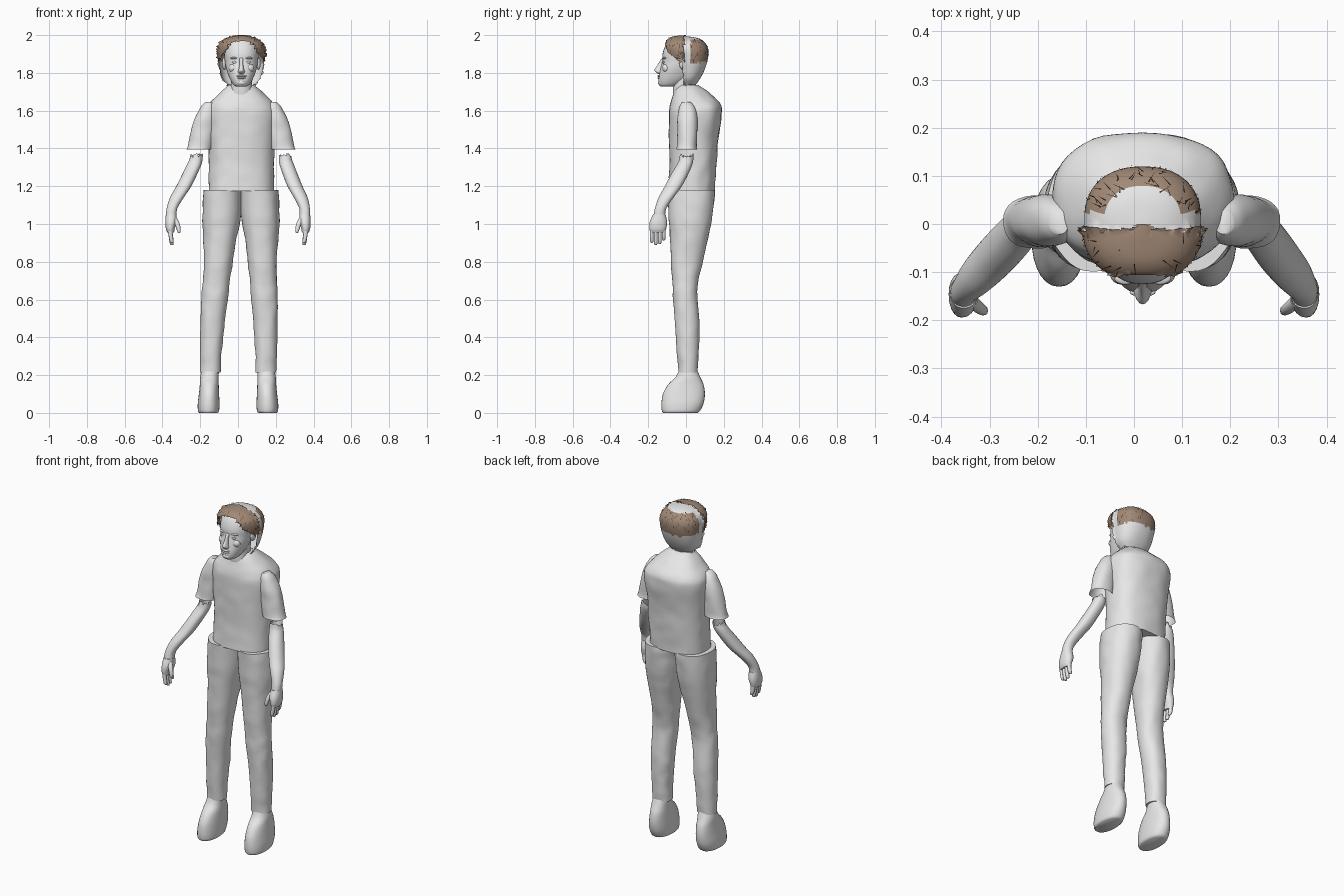
import bpy, bmesh, math, random
from mathutils import Vector, noise

random.seed(4)
if "Cube" in bpy.data.objects:
    bpy.data.objects.remove(bpy.data.objects["Cube"])


def material(name, colour):
    m = bpy.data.materials.new(name)
    m.use_nodes = True
    m.diffuse_color = (*colour, 1)
    m.node_tree.nodes["Principled BSDF"].inputs["Base Color"].default_value = (*colour, 1)
    return m


GREY = material("plain_grey", (0.8, 0.8, 0.8))
BROWN = material("hair_brown", (0.36, 0.25, 0.18))
DARK = material("hair_dark", (0.06, 0.04, 0.03))
MID = 0.018  # body axis


def finish(name, bm, mats=(GREY,), smooth=True):
    bmesh.ops.recalc_face_normals(bm, faces=bm.faces)
    mesh = bpy.data.meshes.new(name)
    bm.to_mesh(mesh)
    bm.free()
    for m in mats:
        mesh.materials.append(m)
    obj = bpy.data.objects.new(name, mesh)
    bpy.context.collection.objects.link(obj)
    bpy.ops.object.select_all(action="DESELECT")
    obj.select_set(True)
    bpy.context.view_layer.objects.active = obj
    if smooth:
        bpy.ops.object.shade_smooth_by_angle(angle=math.radians(50))
    return obj


def smooth_rows(rows, steps):
    """Catmull-Rom interpolation between the given cross-sections."""
    out = []
    for i in range(len(rows) - 1):
        a, b, c, d = (rows[max(0, min(len(rows) - 1, i + k))] for k in (-1, 0, 1, 2))
        for s in range(steps):
            t = s / steps
            out.append([q + 0.5 * t * (r - p + t * (2 * p - 5 * q + 4 * r - u + t * (3 * (q - r) + u - p)))
                        for p, q, r, u in zip(a, b, c, d)])
    return out + [list(rows[-1])]


def loft(rows, sides=32, power=2.2, steps=4, caps=(True, True), warp=None, bm=None):
    """Rows are (z, x0, x1, y0, y1) boxes, each holding a rounded ring."""
    bm = bm or bmesh.new()
    rings = []
    for z, x0, x1, y0, y1 in smooth_rows(rows, steps):
        ring = []
        for k in range(sides):
            a = math.tau * k / sides
            c, s = math.cos(a), math.sin(a)
            x = (x0 + x1) / 2 + (x1 - x0) / 2 * math.copysign(abs(c) ** (2 / power), c)
            y = (y0 + y1) / 2 + (y1 - y0) / 2 * math.copysign(abs(s) ** (2 / power), s)
            p = Vector((x, y, z))
            ring.append(bm.verts.new(warp(p) if warp else p))
        rings.append(ring)
    for lo, hi in zip(rings, rings[1:]):
        for k in range(sides):
            n = (k + 1) % sides
            bm.faces.new((lo[k], lo[n], hi[n], hi[k]))
    for use, ring in zip(caps, (rings[0], rings[-1])):
        if use:
            bm.faces.new(ring)
    return bm


def centred(rows):
    """Turn (z, half width, y0, y1) into boxes about the body axis."""
    return [(z, MID - w, MID + w, y0, y1) for z, w, y0, y1 in rows]


def mirror_warp(side, low, high):
    """Flip to the left side about a plane that leans towards the body axis."""
    def warp(p):
        if side == "left":
            t = max(0, min(1, (p.z - low) / (high - low)))
            p.x = 2 * 0.016 * t - p.x
        return p
    return warp


def crumple(p):
    return p + Vector((1, 1, 0.3)) * 0.004 * noise.noise(p * 16)


# Shirt body
finish("shirt", loft([
    (1.175, -.155, .19, -.095, .152), (1.3, -.155, .19, -.088, .16), (1.45, -.16, .195, -.09, .172),
    (1.58, -.17, .208, -.09, .19), (1.635, -.155, .19, -.083, .182), (1.68, -.11, .147, -.07, .14),
    (1.715, -.075, .11, -.055, .095), (1.735, -.05, .085, -.04, .065)], 48, 2.4, 6, warp=crumple))

# Neck
finish("neck", loft(centred([(1.6, .07, -.055, .06), (1.68, .064, -.068, .055),
                             (1.74, .056, -.07, .05), (1.82, .06, -.07, .06)])))

# Head
finish("head", loft(centred([
    (1.727, .025, -.13, -.06), (1.737, .042, -.143, -.03), (1.77, .062, -.146, .02),
    (1.82, .08, -.136, .05), (1.86, .088, -.126, .075), (1.9, .091, -.124, .08),
    (1.94, .087, -.111, .075), (1.97, .07, -.09, .055), (1.987, .04, -.06, .025),
    (1.992, .01, -.03, 0)])))

# Nose
finish("nose", loft(centred([
    (1.795, .012, -.148, -.11), (1.804, .019, -.16, -.11), (1.816, .015, -.167, -.11),
    (1.84, .01, -.152, -.11), (1.865, .009, -.137, -.11), (1.88, .012, -.126, -.11)]), 16, 2))


def blob(name, place, size):
    bm = bmesh.new()
    bmesh.ops.create_uvsphere(bm, u_segments=16, v_segments=10, radius=1)
    for v in bm.verts:
        v.co = Vector([p + c * s for p, c, s in zip(place, v.co, size)])
    finish(name, bm)


# Lips, chin, eyes, brows and ears
blob("upper_lip", (MID, -.142, 1.783), (.027, .009, .006))
blob("lower_lip", (MID, -.142, 1.773), (.022, .009, .006))
blob("chin", (MID, -.136, 1.748), (.024, .013, .014))
for side, s in (("right", -1), ("left", 1)):
    blob(side + "_eye", (MID + s * .034, -.114, 1.856), (.015, .01, .007))
    blob(side + "_brow", (MID + s * .036, -.112, 1.878), (.023, .014, .006))
    blob(side + "_cheek", (MID + s * .043, -.104, 1.825), (.025, .022, .024))
    blob(side + "_ear", (MID + s * .09, -.012, 1.85), (.012, .024, .034))


def hair_shell(name, rows, keep, is_brown):
    bm = loft(centred(rows), 64, 2.3, 6, caps=(False, True))
    gone = [f for f in bm.faces if not keep(f.calc_center_median())]
    bmesh.ops.delete(bm, geom=gone, context="FACES")
    # Ragged cut edge
    for v in bm.verts:
        if v.is_boundary:
            v.co.x += math.copysign(random.uniform(-.006, .014), v.co.x - MID)
            v.co.z += random.uniform(-.007, .007)
            v.co.z = min(v.co.z, 2.0)
    for f in bm.faces:
        f.material_index = int(is_brown(f.calc_center_median()))
    return finish(name, bm, (GREY, BROWN))


# Hair: a brown fringe arch in front, a partly brown shell behind
fringe = hair_shell("front_hair", [
    (1.86, .116, -.09, .08), (1.9, .124, -.108, .09), (1.94, .12, -.118, .09),
    (1.97, .098, -.106, .07), (1.99, .06, -.078, .04), (1.999, .015, -.03, 0)],
    lambda c: c.y < -.01 and c.z > 1.972 - 9 * (c.x - MID) ** 2, lambda c: True)
back_hair = hair_shell("back_hair", [
    (1.735, .07, -.05, .05), (1.77, .098, -.07, .075), (1.82, .112, -.09, .1),
    (1.88, .12, -.1, .117), (1.93, .119, -.1, .117), (1.965, .098, -.09, .095),
    (1.985, .06, -.06, .06), (1.993, .015, -.03, .01)],
    lambda c: c.y > -.014,
    lambda c: c.y > .025 and 1.86 + .02 * noise.noise(c * 60) < c.z < 1.975)

# Fine dark strands lying on the brown hair
bm = bmesh.new()
for shell, count in ((fringe, 50), (back_hair, 70)):
    brown = [p for p in shell.data.polygons if p.material_index == 1]
    for p in random.sample(brown, min(count, len(brown))):
        n = p.normal if p.normal.dot(p.center - Vector((MID, 0, 1.87))) > 0 else -p.normal
        down = Vector((random.uniform(-.7, .7), random.uniform(-.5, .5), -1))
        along = (down - n * down.dot(n)).normalized() * random.uniform(.008, .018)
        across = n.cross(along).normalized() * .0014
        mid = p.center + n * .0025
        mid.z = min(mid.z, 1.985)
        bm.faces.new([bm.verts.new(q) for q in (mid - along - across, mid - along + across, mid + along)])
finish("hair_strands", bm, (DARK,), smooth=False)

for side in ("right", "left"):
    # Sleeve, open at the cuff
    arm = mirror_warp(side, 1.05, 1.38)
    finish(side + "_sleeve", loft([
        (1.395, -.272, -.142, -.052, .06), (1.42, -.264, -.135, -.048, .058),
        (1.5, -.248, -.122, -.046, .06), (1.57, -.225, -.115, -.045, .06),
        (1.62, -.198, -.12, -.036, .046), (1.645, -.172, -.135, -.02, .026)],
        28, caps=(False, True), warp=lambda p: arm(crumple(p))))

    # Forearm with a torn upper edge
    def torn(p):
        if p.z > 1.345:
            p.z += random.uniform(-.012, .025)
        return arm(p)
    finish(side + "_forearm", loft([
        (1.03, -.383, -.325, -.175, -.11), (1.08, -.378, -.322, -.165, -.105),
        (1.14, -.36, -.287, -.145, -.066), (1.2, -.327, -.247, -.112, -.022),
        (1.27, -.292, -.213, -.075, .015), (1.32, -.268, -.192, -.045, .035),
        (1.355, -.25, -.186, -.03, .04)], 24, caps=(True, False), warp=torn))

    # Hand with fingers and thumb
    bm = loft([(.955, -.374, -.338, -.188, -.112), (.975, -.382, -.335, -.194, -.105),
               (1.01, -.385, -.325, -.192, -.1), (1.05, -.382, -.325, -.175, -.108)],
              20, warp=arm)
    for i in range(4):
        y = -.181 + i * .021
        tip = (.9, .889, .893, .912)[i]
        loft([(tip, -.354, -.342, y - .004, y + .004), (tip + .008, -.361, -.341, y - .009, y + .009),
              (.94, -.368, -.345, y - .01, y + .01), (.975, -.372, -.346, y - .01, y + .01)],
             10, 2, 3, warp=arm, bm=bm)
    loft([(.952, -.317, -.307, -.186, -.176), (.965, -.323, -.303, -.19, -.17),
          (1.0, -.335, -.308, -.186, -.162), (1.035, -.355, -.325, -.172, -.145)],
         12, 2, 3, warp=arm, bm=bm)
    finish(side + "_hand", bm)

    # Trouser leg
    leg = mirror_warp(side, .2, 1.0)
    finish(side + "_trouser_leg", loft([
        (.215, -.2, -.09, -.04, .062), (.3, -.2, -.088, -.048, .066), (.4, -.2, -.078, -.053, .07),
        (.5, -.198, -.068, -.06, .07), (.62, -.194, -.052, -.07, .06), (.7, -.185, -.043, -.073, .066),
        (.8, -.18, -.028, -.08, .088), (.92, -.185, -.008, -.085, .115), (1.02, -.187, .012, -.09, .137),
        (1.12, -.186, .018, -.095, .148), (1.18, -.181, .018, -.098, .152)],
        36, 2.2, warp=lambda p: leg(crumple(p))))

    # Shoe
    finish(side + "_shoe", loft([
        (0, -.205, -.108, -.122, .062), (.012, -.212, -.1, -.128, .075), (.05, -.213, -.098, -.13, .093),
        (.1, -.207, -.1, -.122, .1), (.15, -.202, -.102, -.095, .093), (.19, -.2, -.103, -.055, .075),
        (.23, -.192, -.1, -.036, .058)], 28, warp=leg))
